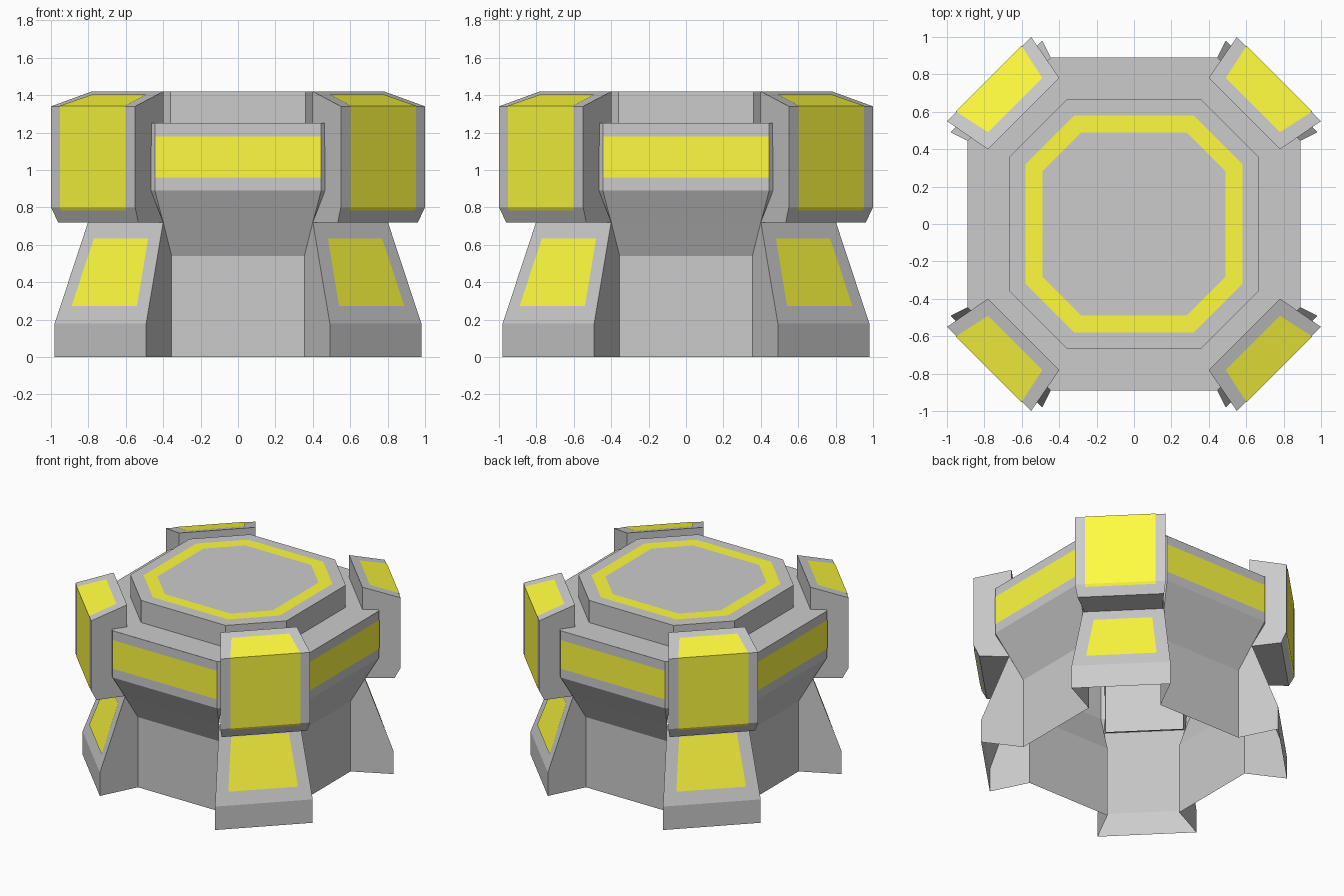
import bpy, bmesh, math
from mathutils import Vector, Matrix

if "Cube" in bpy.data.objects:
    bpy.data.objects.remove(bpy.data.objects["Cube"])

yellow = bpy.data.materials.new("yellow")
yellow.diffuse_color = (1.0, 0.97, 0.05, 1)
yellow.use_nodes = True
yellow.node_tree.nodes["Principled BSDF"].inputs["Base Color"].default_value = yellow.diffuse_color


def diag(d, t, z):
    """Point at distance d along the +x+y diagonal, t sideways."""
    s = math.sqrt(0.5)
    return Vector(((d - t) * s, (d + t) * s, z))


def build(name, faces, ref, turns=4, mat=None):
    """Mesh from faces, each facing away from ref, repeated around z."""
    bm = bmesh.new()
    for k in range(turns):
        rot = Matrix.Rotation(k * math.pi / 2, 3, 'Z')
        for f in faces:
            p = [Vector(v) for v in f]
            n = (p[1] - p[0]).cross(p[2] - p[0])
            if n.dot(sum(p, Vector()) / len(p) - Vector(ref)) < 0:
                p.reverse()
            bm.faces.new([bm.verts.new(rot @ v) for v in p])
    bmesh.ops.remove_doubles(bm, verts=bm.verts, dist=0.0005)
    me = bpy.data.meshes.new(name)
    bm.to_mesh(me)
    bm.free()
    ob = bpy.data.objects.new(name, me)
    bpy.context.collection.objects.link(ob)
    if mat:
        me.materials.append(mat)
    return ob


def strips(rows):
    """Quads between consecutive (d, half width, z) rows on the diagonal."""
    return [[diag(d0, -w0, z0), diag(d0, w0, z0), diag(d1, w1, z1), diag(d1, -w1, z1)]
            for (d0, w0, z0), (d1, w1, z1) in zip(rows, rows[1:])]


def sides(profile):
    return [[diag(d, s * t, z) for d, t, z in profile] for s in (1, -1)]


def octagon(a, b, z):
    q = [(a, b), (-a, b), (-b, a), (-b, -a), (-a, -b), (a, -b), (b, -a), (b, a)]
    return [Vector((x, y, z)) for x, y in q]


def loft(r0, r1):
    return [[r0[i], r0[i - 1], r1[i - 1], r1[i]] for i in range(8)]


# Body walls: straight base, flare, upper band, and narrow corner returns
rows = [(0.355, 0.71, 0), (0.355, 0.71, 0.54), (0.40, 0.802, 0.72),
        (0.445, 0.89, 0.89), (0.445, 0.89, 1.25)]
walls = [[(-a, -b, z), (a, -b, z), (c, -d, w), (-c, -d, w)]
         for (a, b, z), (c, d, w) in zip(rows, rows[1:])]
for s in (1, -1):
    walls.append([diag(0.85, s * 0.284, 0.72), diag(0.944, s * 0.315, 0.89),
                  diag(0.944, s * 0.285, 0.89)])
    walls.append([diag(0.944, s * t, z) for t, z in
                  ((0.285, 0.89), (0.315, 0.89), (0.315, 1.25), (0.285, 1.25))])
build("body_walls", walls, (0, 0, 0.7))

# Upper deck and raised drum
deck, low, high = octagon(0.445, 0.89, 1.25), octagon(0.36, 0.665, 1.25), octagon(0.36, 0.665, 1.42)
build("deck_and_drum", loft(deck, low) + loft(low, high) + [high], (0, 0, 0.7), 1)

# Legs: open shells against the body corners
leg = [(1.04, 0.346, 0), (1.04, 0.346, 0.18), (0.85, 0.284, 0.72)]
build("corner_legs",
      strips(leg) + sides(leg + [(0.753, 0.251, 0.54), (0.753, 0.251, 0)]),
      (0.55, 0.55, 0.1))

# Pillars: boxes with a sloped cap and chamfered foot
pillar = [(0.834, 0.27, 1.25), (0.834, 0.27, 1.42), (1.096, 0.318, 1.34),
          (1.096, 0.318, 0.80), (1.057, 0.303, 0.72), (0.834, 0.27, 0.72)]
build("corner_pillars", strips(pillar) + sides(pillar), (0.68, 0.68, 1.05))

# Yellow panels, a hair above the surfaces
e = 0.003
build("pillar_panels",
      strips([(0.898, 0.205, 1.40 + e), (1.096 + e, 0.248, 1.34 + e),
              (1.096 + e, 0.248, 0.80), (1.087 + e, 0.248, 0.782)]),
      (0.6, 0.6, 0.9), mat=yellow)
build("leg_panels", strips([(1.008 + e, 0.247, 0.27 + e), (0.882 + e, 0.205, 0.63 + e)]),
      (0, 0, 0), mat=yellow)
build("band_panels", [[(-0.445, -0.89 - e, 0.96), (0.445, -0.89 - e, 0.96),
                       (0.445, -0.89 - e, 1.18), (-0.445, -0.89 - e, 1.18)]],
      (0, 0, 1), mat=yellow)
build("top_ring", loft(octagon(0.32, 0.58, 1.42 + e), octagon(0.28, 0.49, 1.42 + e)),
      (0, 0, 0), 1, yellow)
